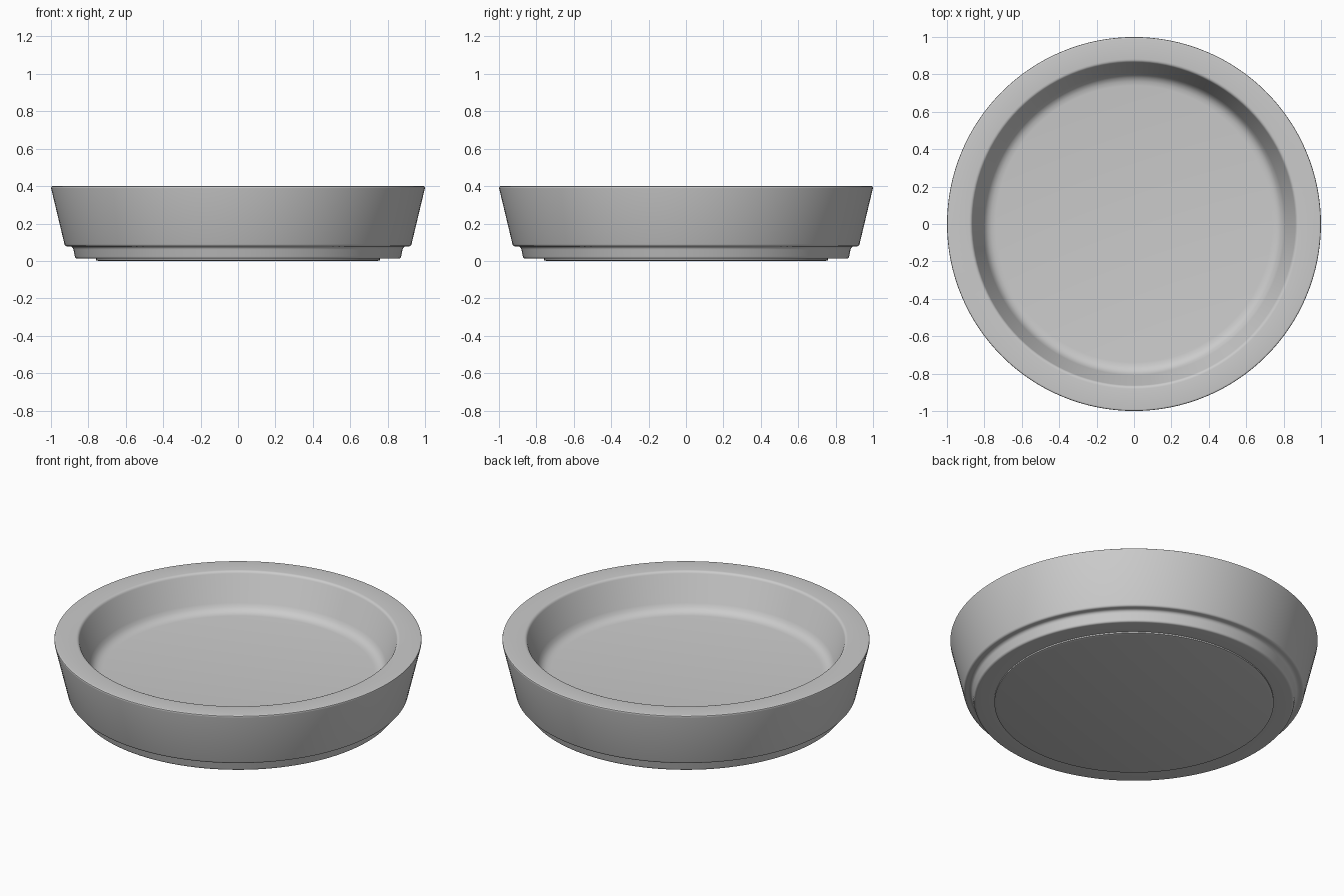
import bpy, bmesh, math

if "Cube" in bpy.data.objects:
    bpy.data.objects.remove(bpy.data.objects["Cube"])

SEGMENTS = 128


def rounded(points, steps=4):
    """Replace each (r, z, radius) corner by a small curved fillet."""
    out = []
    for i, (r, z, rad) in enumerate(points):
        if rad == 0:
            out.append((r, z))
            continue
        ends = []
        for n in (points[i - 1], points[i + 1]):
            dr, dz = n[0] - r, n[1] - z
            d = math.hypot(dr, dz)
            ends.append((r + dr / d * rad, z + dz / d * rad))
        a, b = ends
        for k in range(steps + 1):
            t = k / steps
            u, v, w = (1 - t) ** 2, 2 * t * (1 - t), t * t
            out.append((u * a[0] + v * r + w * b[0], u * a[1] + v * z + w * b[1]))
    return out


def lathe(name, profile):
    bm = bmesh.new()
    verts = [bm.verts.new((r, 0, z)) for r, z in profile]
    edges = [bm.edges.new(p) for p in zip(verts, verts[1:])]
    bmesh.ops.spin(bm, geom=verts + edges, cent=(0, 0, 0), axis=(0, 0, 1),
                   angle=math.tau, steps=SEGMENTS, use_merge=True)
    bmesh.ops.remove_doubles(bm, verts=bm.verts, dist=1e-5)
    bmesh.ops.recalc_face_normals(bm, faces=bm.faces)
    mesh = bpy.data.meshes.new(name)
    bm.to_mesh(mesh)
    bm.free()
    obj = bpy.data.objects.new(name, mesh)
    bpy.context.collection.objects.link(obj)
    bpy.context.view_layer.objects.active = obj
    obj.select_set(True)
    bpy.ops.object.shade_smooth_by_angle(angle=math.radians(35))
    obj.select_set(False)
    return obj


# Dish: base pad, stepped foot, flared wall, flat rim, filleted well
lathe("dish", rounded([
    (0, 0, 0),
    (0.745, 0, 0),
    (0.76, 0.004, 0),
    (0.76, 0.012, 0),
    (0.87, 0.012, 0.012),
    (0.883, 0.078, 0.018),
    (0.925, 0.078, 0.012),
    (1.002, 0.4, 0.012),
    (0.868, 0.4, 0.014),
    (0.79, 0.19, 0.05),
    (0, 0.19, 0),
]))
